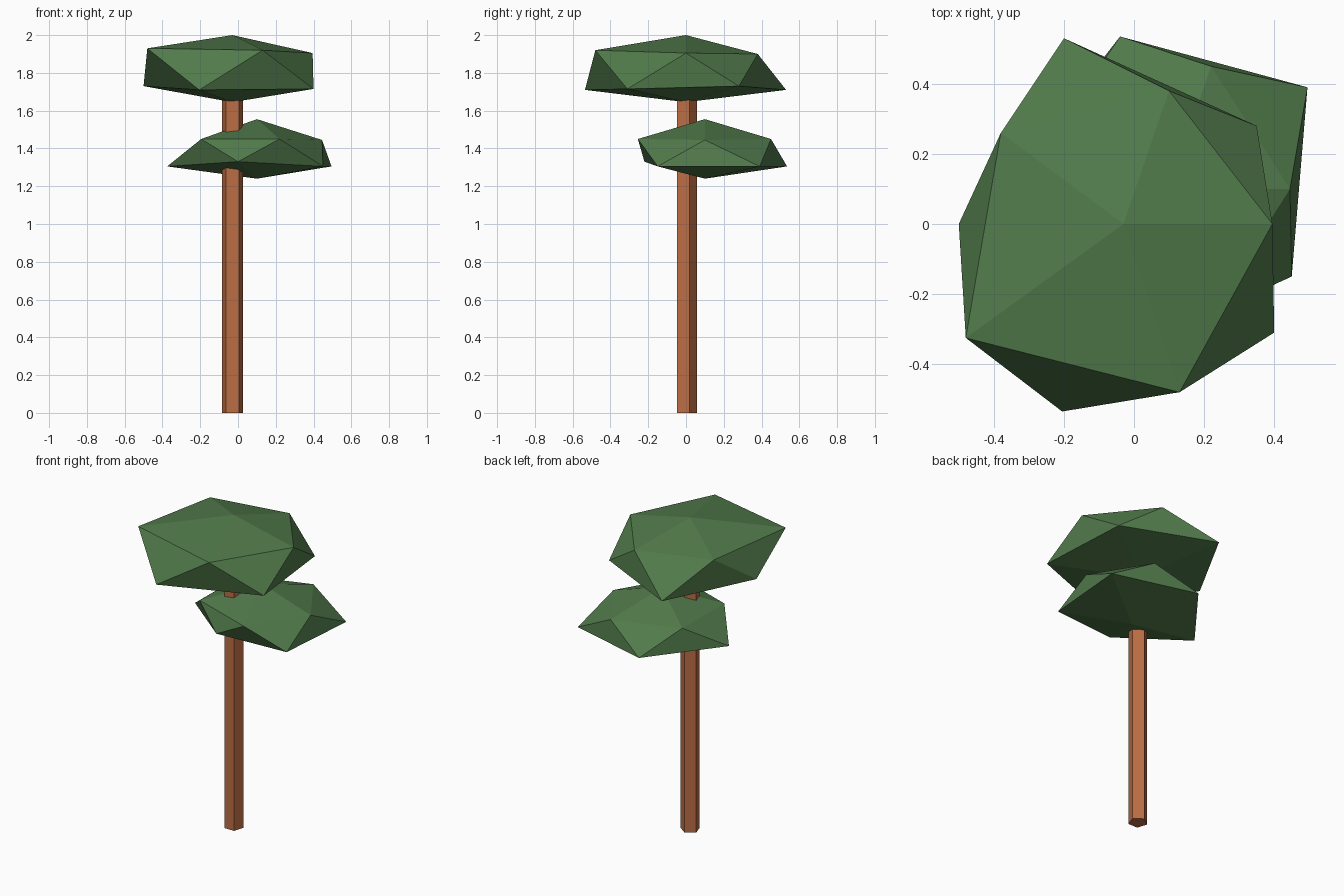
import bpy
import bmesh

cube = bpy.data.objects.get("Cube")
if cube:
    bpy.data.objects.remove(cube, do_unlink=True)


def make_material(name, color):
    mat = bpy.data.materials.new(name)
    mat.use_nodes = True
    mat.diffuse_color = color
    mat.node_tree.nodes["Principled BSDF"].inputs["Base Color"].default_value = color
    return mat


leaf = make_material("leaf green", (0.083, 0.195, 0.07, 1))
bark = make_material("bark brown", (0.50, 0.155, 0.058, 1))


def canopy(name, top, bottom, lower, upper):
    """Twenty-sided leaf clump: two poles joined by two staggered rings."""
    bm = bmesh.new()
    t, b = bm.verts.new(top), bm.verts.new(bottom)
    lo = [bm.verts.new(p) for p in lower]
    up = [bm.verts.new(p) for p in upper]
    n = len(lo)
    for i in range(n):
        j = (i + 1) % n
        for tri in ((b, lo[j], lo[i]), (lo[i], lo[j], up[i]),
                    (up[i], lo[j], up[j]), (t, up[i], up[j])):
            bm.faces.new(tri)
    bmesh.ops.recalc_face_normals(bm, faces=bm.faces)
    mesh = bpy.data.meshes.new(name)
    bm.to_mesh(mesh)
    bm.free()
    mesh.materials.append(leaf)
    bpy.context.collection.objects.link(bpy.data.objects.new(name, mesh))


# Five-sided trunk, running up into the top canopy
height = 1.75
bpy.ops.mesh.primitive_cylinder_add(vertices=5, radius=0.058, depth=height,
                                    location=(-0.03, 0, height / 2))
trunk = bpy.context.object
trunk.name = "trunk"
trunk.data.materials.append(bark)

# Large clump on top of the trunk
canopy("top_canopy", (-0.03, 0, 2.0), (-0.03, 0, 1.645),
       [(0.40, -0.31, 1.715), (0.35, 0.28, 1.73), (-0.20, 0.53, 1.71),
        (-0.50, 0, 1.73), (-0.205, -0.535, 1.71)],
       [(0.395, 0, 1.905), (0.10, 0.38, 1.90), (-0.38, 0.26, 1.92),
        (-0.48, -0.325, 1.93), (0.13, -0.48, 1.92)])

# Smaller clump below, set towards the back left
canopy("lower_canopy", (0.10, 0.10, 1.555), (0.10, 0.10, 1.24),
       [(0.45, -0.15, 1.305), (0.495, 0.39, 1.305), (-0.04, 0.535, 1.305),
        (-0.375, 0.10, 1.305), (0, -0.22, 1.33)],
       [(0.445, 0.10, 1.445), (0.22, 0.45, 1.45), (-0.19, 0.31, 1.45),
        (-0.195, -0.11, 1.45), (0.22, -0.255, 1.45)])
